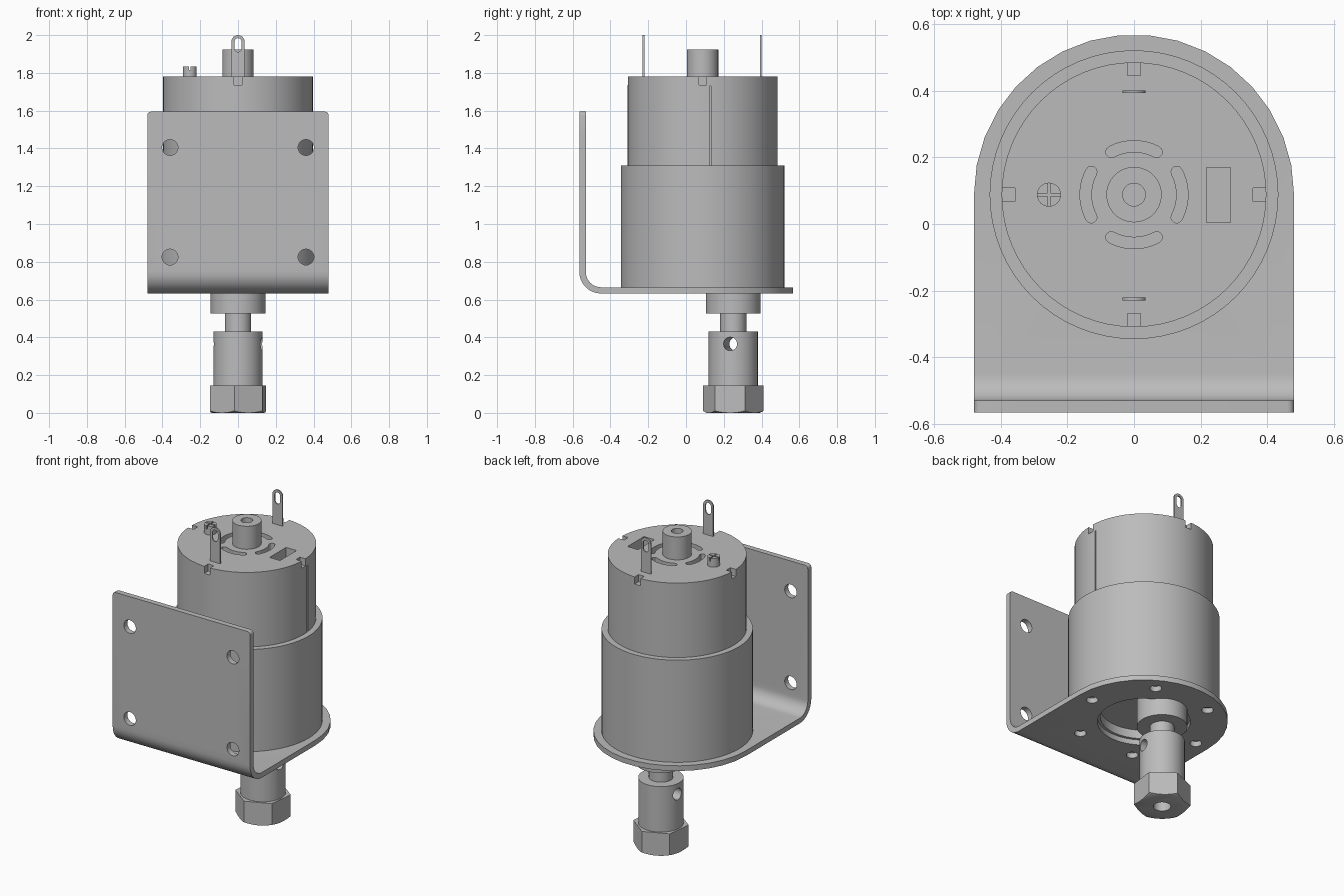
import bpy, bmesh
from math import sin, cos, pi, radians
from mathutils import Matrix, Vector

old = bpy.data.objects.get("Cube")
if old:
    bpy.data.objects.remove(old)

grey = bpy.data.materials.new("plain grey")
grey.use_nodes = True
grey.diffuse_color = (0.5, 0.5, 0.5, 1)
grey.node_tree.nodes["Principled BSDF"].inputs["Base Color"].default_value = (0.5, 0.5, 0.5, 1)

MOTOR = Vector((0, 0.088, 0))
SHAFT = Vector((0, 0.25, 0))
TWIST = Matrix.Rotation(radians(-7), 4, 'Z')
ALONG_X = Matrix.Rotation(pi / 2, 4, 'Y')
ALONG_Y = Matrix.Rotation(pi / 2, 4, 'X')
# Maps a (y, z) profile extruded upwards to one extruded along x
PROFILE_X = Matrix(((0, 0, 1, 0), (1, 0, 0, 0), (0, 1, 0, 0), (0, 0, 0, 1)))


def arc(cx, cy, r, a0, a1, n):
    return [(cx + r * cos(radians(a0 + (a1 - a0) * i / n)),
             cy + r * sin(radians(a0 + (a1 - a0) * i / n))) for i in range(n + 1)]


def prism(bm, pts, lo, hi, mat=Matrix()):
    """Extrude a flat outline from lo to hi."""
    face = bm.faces.new([bm.verts.new((x, y, lo)) for x, y in pts])
    out = bmesh.ops.extrude_face_region(bm, geom=[face])
    top = [v for v in out["geom"] if isinstance(v, bmesh.types.BMVert)]
    bmesh.ops.translate(bm, verts=top, vec=(0, 0, hi - lo))
    bmesh.ops.transform(bm, matrix=mat, verts=list(face.verts) + top)
    bmesh.ops.recalc_face_normals(bm, faces=bm.faces)


def cyl(bm, r, lo, hi, at=(0, 0, 0), n=48, rot=Matrix()):
    prism(bm, arc(0, 0, r, 0, 360 - 360 / n, n - 1), lo, hi, Matrix.Translation(at) @ rot)


def box(bm, x0, x1, y0, y1, z0, z1, mat=Matrix()):
    prism(bm, [(x0, y0), (x1, y0), (x1, y1), (x0, y1)], z0, z1, mat)


def make(name, bm, cuts=(), smooth=True):
    """Turn a bmesh into an object and apply (operation, bmesh) cuts."""
    def to_object(label, source):
        mesh = bpy.data.meshes.new(label)
        source.to_mesh(mesh)
        source.free()
        o = bpy.data.objects.new(label, mesh)
        bpy.context.collection.objects.link(o)
        return o

    ob = to_object(name, bm)
    for op, tool_bm in cuts:
        tool = to_object("cutter", tool_bm)
        tool.hide_render = True
        mod = ob.modifiers.new("cut", 'BOOLEAN')
        mod.operation, mod.solver, mod.object = op, 'EXACT', tool
        bpy.context.view_layer.update()
        dg = bpy.context.evaluated_depsgraph_get()
        ob.data = bpy.data.meshes.new_from_object(ob.evaluated_get(dg))
        ob.modifiers.clear()
        bpy.data.objects.remove(tool)
    ob.data.name = name
    ob.data.materials.clear()
    ob.data.materials.append(grey)
    if smooth:
        bpy.ops.object.select_all(action='DESELECT')
        ob.select_set(True)
        bpy.context.view_layer.objects.active = ob
        bpy.ops.object.shade_smooth_by_angle(angle=radians(30))
    return ob


# Bent mounting bracket: L profile trimmed to a rounded outline
bm = bmesh.new()
profile = ([(0.6, 0.632), (0.6, 0.665)] + arc(-0.45, 0.745, 0.08, 270, 180, 8)
           + [(-0.53, 1.595), (-0.565, 1.595)] + arc(-0.45, 0.747, 0.115, 180, 270, 8))
prism(bm, profile, -0.5, 0.5, PROFILE_X)
outline = bmesh.new()
prism(outline, [(-0.48, -0.6), (0.48, -0.6)] + arc(0, 0.088, 0.48, 0, 180, 17), 0.5, 1.7)
corners = bmesh.new()
prism(corners, [(-0.48, 0.5), (0.48, 0.5)] + arc(0.46, 1.575, 0.02, 0, 90, 4)
      + arc(-0.46, 1.575, 0.02, 90, 180, 4), -0.7, 0.7, ALONG_Y)
holes = bmesh.new()
for x in (-0.36, 0.36):
    for z in (0.825, 1.405):
        cyl(holes, 0.042, -0.1, 0.1, (x, -0.55, z), 24, ALONG_Y)
cyl(holes, 0.266, 0.55, 0.75, MOTOR)
for i in range(6):
    a = i * pi / 3
    cyl(holes, 0.034, 0.55, 0.75, MOTOR + Vector((cos(a), sin(a), 0)) * 0.387, 20)
make("mounting_bracket", bm, [('INTERSECT', outline), ('INTERSECT', corners), ('DIFFERENCE', holes)])

# Gearbox with a recessed underside and screw holes
bm = bmesh.new()
cyl(bm, 0.433, 0.665, 1.31, MOTOR, 64)
holes = bmesh.new()
cyl(holes, 0.25, 0.6, 0.72, MOTOR)
for i in range(6):
    a = i * pi / 3
    cyl(holes, 0.028, 0.6, 0.72, MOTOR + Vector((cos(a), sin(a), 0)) * 0.387, 20)
make("gearbox", bm, [('DIFFERENCE', holes)])

# Motor can: rim notches, vent slots, side window and a seam
bm = bmesh.new()
cyl(bm, 0.397, 1.31, 1.78, MOTOR, 64)
cuts = bmesh.new()
place = Matrix.Translation(MOTOR)
for i in range(4):
    turn = place @ Matrix.Rotation(i * pi / 2, 4, 'Z')
    box(cuts, 0.357, 0.45, -0.02, 0.02, 1.735, 1.85, turn)
    prism(cuts, arc(0, 0, 0.162, -28, 28, 10) + arc(cos(radians(28)) * 0.145, sin(radians(28)) * 0.145,
          0.017, 58, 178, 4) + arc(0, 0, 0.128, 28, -28, 10)
          + arc(cos(radians(28)) * 0.145, -sin(radians(28)) * 0.145, 0.017, 182, 302, 4),
          1.72, 1.85, turn)
box(cuts, 0.217, 0.29, 0.005, 0.17, 1.7, 1.85)
box(cuts, 0.387, 0.45, -0.004, 0.004, 1.2, 1.73, place @ Matrix.Rotation(radians(6), 4, 'Z'))
make("motor_can", bm, [('DIFFERENCE', cuts)])

# Rear bearing boss with a bore
bm = bmesh.new()
cyl(bm, 0.083, 1.77, 1.925, MOTOR)
bore = bmesh.new()
cyl(bore, 0.034, 1.88, 2.0, MOTOR, 32)
make("bearing_boss", bm, [('DIFFERENCE', bore)])

# Cross-head screw
bm = bmesh.new()
screw_at = MOTOR + Vector((-0.255, 0, 0))
cyl(bm, 0.036, 1.77, 1.835, screw_at, 24)
cross = bmesh.new()
w, s = 0.004, 0.06
prism(cross, [(w, w), (w, s), (-w, s), (-w, w), (-s, w), (-s, -w), (-w, -w),
              (-w, -s), (w, -s), (w, -w), (s, -w), (s, w)], 1.815, 1.9, Matrix.Translation(screw_at))
make("cap_screw", bm, [('DIFFERENCE', cross)])

# Solder terminals with long eyelets
for name, y in (("front_terminal", -0.225), ("back_terminal", 0.397)):
    bm = bmesh.new()
    prism(bm, [(-0.035, 1.77), (0.035, 1.77)] + arc(0, 1.965, 0.035, 0, 180, 12),
          -y - 0.004, -y + 0.004, ALONG_Y)
    slot = bmesh.new()
    prism(slot, arc(0, 1.93, 0.019, 180, 360, 10) + arc(0, 1.965, 0.019, 0, 180, 10),
          -y - 0.05, -y + 0.05, ALONG_Y)
    make(name, bm, [('DIFFERENCE', slot)])

# Offset output boss and shaft
bm = bmesh.new()
cyl(bm, 0.145, 0.525, 0.73, SHAFT)
make("output_boss", bm)
bm = bmesh.new()
cyl(bm, 0.07, 0.4, 0.55, SHAFT, 32)
make("output_shaft", bm)

# Coupler sleeve with a cross hole
bm = bmesh.new()
cyl(bm, 0.13, 0.14, 0.432, SHAFT)
hole = bmesh.new()
cyl(hole, 0.036, -0.3, 0.3, SHAFT + Vector((0, 0, 0.365)), 24, TWIST @ ALONG_X)
make("coupler_sleeve", bm, [('DIFFERENCE', hole)])

# Hex nut: chamfered lower corners and a threaded bore
bm = bmesh.new()
cyl(bm, 0.162, 0, 0.145, SHAFT, 6, TWIST @ Matrix.Rotation(pi / 6, 4, 'Z'))
cone = bmesh.new()
bmesh.ops.create_cone(cone, cap_ends=True, segments=48, radius1=0.14, radius2=0.54, depth=0.2,
                      matrix=Matrix.Translation(SHAFT + Vector((0, 0, 0.1))))
bore = bmesh.new()
cyl(bore, 0.05, -0.1, 0.1, SHAFT, 32)
make("hex_nut", bm, [('INTERSECT', cone), ('DIFFERENCE', bore)])
